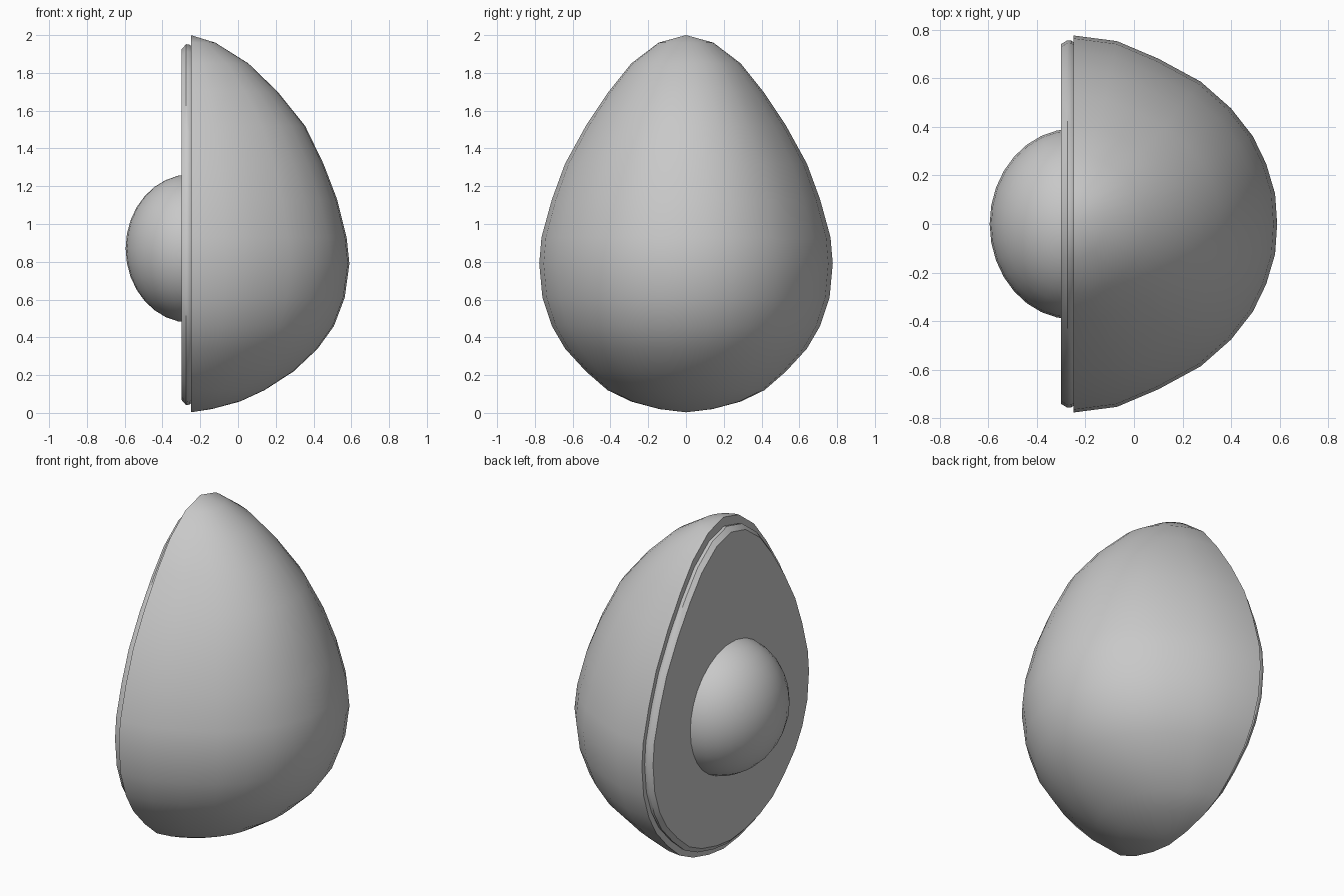
import bpy, bmesh, math

if "Cube" in bpy.data.objects:
    bpy.data.objects.remove(bpy.data.objects["Cube"])

grey = bpy.data.materials.new("plain grey")
grey.diffuse_color = (0.58, 0.58, 0.58, 1)
grey.use_nodes = True
grey.node_tree.nodes["Principled BSDF"].inputs["Base Color"].default_value = grey.diffuse_color

# Egg profile: height, half width, depth behind the cut plane
PROFILE = [(1.96, .145, .13), (1.85, .29, .305), (1.7, .41, .46), (1.52, .53, .605),
           (1.32, .64, .702), (1.13, .71, .775), (.93, .765, .825), (.79, .777, .84),
           (.61, .76, .815), (.46, .71, .758), (.34, .64, .672), (.22, .53, .545),
           (.12, .415, .39), (.06, .29, .26), (.02, .14, .11)]
TOP, BOTTOM, CUT = 2.0, 0.003, -0.25
# Horizontal section of the half shell: depth fraction, width fraction
HALF = [(0, 1), (.214, .97), (.417, .877), (.625, .755), (.774, .613),
        (.881, .465), (.946, .32), (.99, .16)]
SECTION = HALF + [(1, 0)] + [(d, -w) for d, w in reversed(HALF)]


def finish(bm, name, angle):
    bmesh.ops.recalc_face_normals(bm, faces=bm.faces)
    mesh = bpy.data.meshes.new(name)
    bm.to_mesh(mesh)
    bm.free()
    obj = bpy.data.objects.new(name, mesh)
    bpy.context.collection.objects.link(obj)
    mesh.materials.append(grey)
    bpy.ops.object.select_all(action='DESELECT')
    obj.select_set(True)
    bpy.context.view_layer.objects.active = obj
    bpy.ops.object.shade_smooth_by_angle(angle=math.radians(angle))
    return obj


def bridge(bm, a, b, closed=False):
    for i in range(len(a) if closed else len(a) - 1):
        j = (i + 1) % len(a)
        bm.faces.new((a[i], a[j], b[j], b[i]))


# Outer skin: stacked half sections with a flat cut face
bm = bmesh.new()
rows = [[bm.verts.new((CUT + d * depth, w * width, z)) for d, w in SECTION]
        for z, width, depth in PROFILE]
for a, b in zip(rows, rows[1:]):
    bridge(bm, a, b)
top = bm.verts.new((CUT, 0, TOP))
bottom = bm.verts.new((CUT, 0, BOTTOM))
for pole, row in ((top, rows[0]), (bottom, rows[-1])):
    for a, b in zip(row, row[1:]):
        bm.faces.new((pole, a, b))
bm.faces.new([top] + [r[0] for r in rows] + [bottom] + [r[-1] for r in reversed(rows)])
finish(bm, "outer_skin", 40)

# Flesh plate: the same outline, inset, with a rounded edge
outline = ([(0, TOP)] + [(w, z) for z, w, d in PROFILE] + [(0, BOTTOM)]
           + [(-w, z) for z, w, d in reversed(PROFILE)])
bm = bmesh.new()
RINGS = [(-.249, .965, .948), (-.258, .972, .954), (-.275, .974, .957), (-.3, .955, .928)]
loops = [[bm.verts.new((x, y * sy, .995 + (z - 1.0) * sz)) for y, z in outline]
         for x, sy, sz in RINGS]
for a, b in zip(loops, loops[1:]):
    bridge(bm, a, b, True)
bm.faces.new(loops[0])
bm.faces.new(loops[-1])
finish(bm, "flesh_plate", 40)

# Round stone set into the flesh
bm = bmesh.new()
bmesh.ops.create_uvsphere(bm, u_segments=32, v_segments=16, radius=1)
stone = finish(bm, "stone", 60)
stone.location = (CUT, 0, .87)
stone.scale = (.345, .393, .393)
